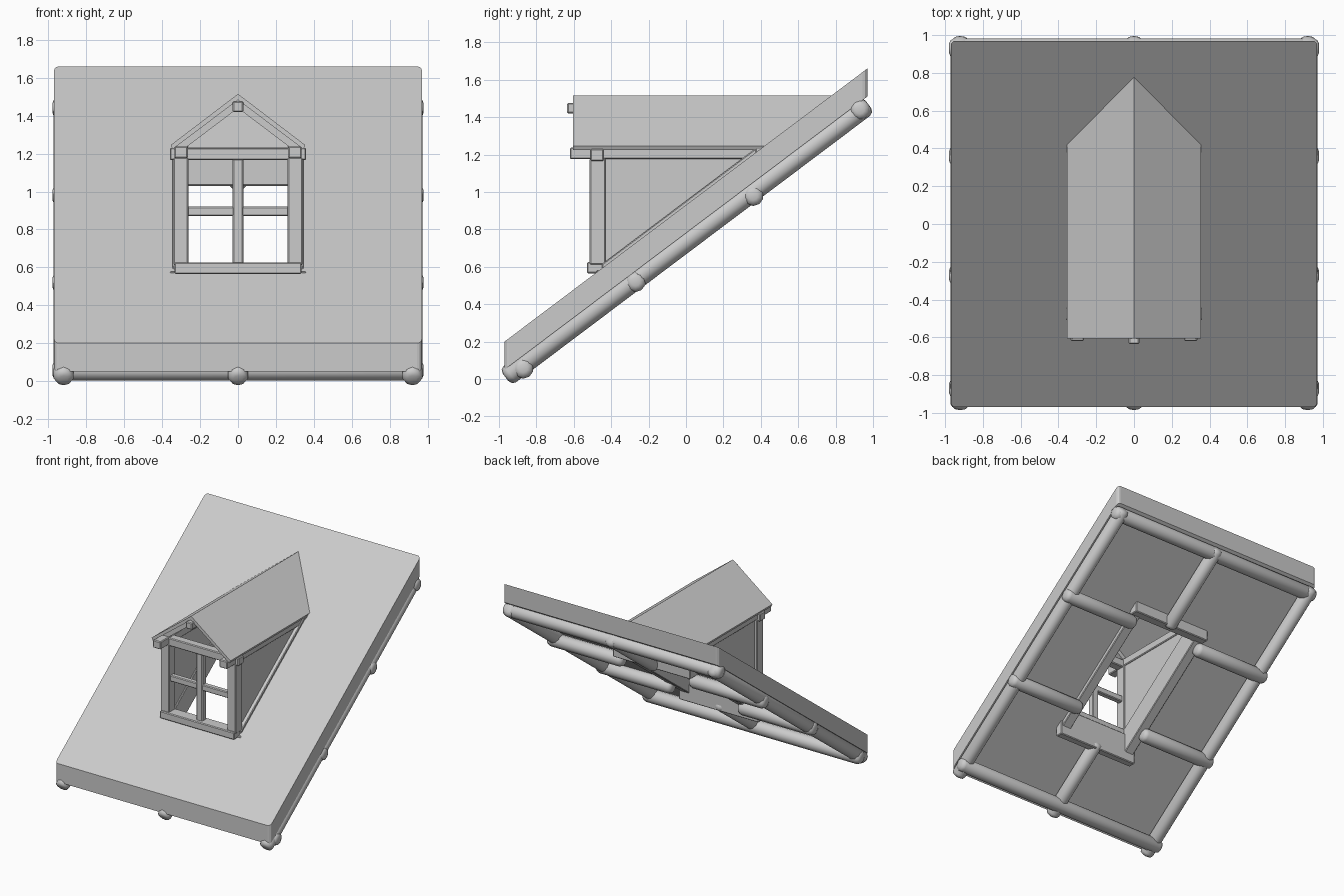
import bpy, bmesh
from mathutils import Vector

cube = bpy.data.objects.get("Cube")
if cube:
    bpy.data.objects.remove(cube, do_unlink=True)

GREY = (0.6, 0.6, 0.6, 1)
mat = bpy.data.materials.new("plain grey")
mat.use_nodes = True
mat.diffuse_color = GREY
mat.node_tree.nodes["Principled BSDF"].inputs["Base Color"].default_value = GREY

SLOPE, MID = 0.7526, 0.93


def slab_z(y):
    """Height of the main roof surface at y."""
    return MID + SLOPE * y


def finish(bm, name):
    bmesh.ops.recalc_face_normals(bm, faces=bm.faces)
    mesh = bpy.data.meshes.new(name)
    bm.to_mesh(mesh)
    bm.free()
    mesh.materials.append(mat)
    obj = bpy.data.objects.new(name, mesh)
    bpy.context.collection.objects.link(obj)
    return obj


def hull(name, ring_a, ring_b, bevel=0.0):
    """Solid between two matching outlines."""
    bm = bmesh.new()
    a = [bm.verts.new(p) for p in ring_a]
    b = [bm.verts.new(p) for p in ring_b]
    bm.faces.new(a)
    bm.faces.new(b)
    for i in range(len(a)):
        j = (i + 1) % len(a)
        bm.faces.new((a[i], a[j], b[j], b[i]))
    if bevel:
        bmesh.ops.bevel(bm, geom=bm.edges[:], offset=bevel, segments=1, affect='EDGES')
    return finish(bm, name)


def side_prism(name, x0, x1, profile, bevel=0.0):
    """Extrude a (y, z) profile along x."""
    return hull(name, [(x0, y, z) for y, z in profile], [(x1, y, z) for y, z in profile], bevel)


def box(name, x, y, z, bevel=0.006):
    return side_prism(name, x[0], x[1],
                      [(y[0], z[0]), (y[1], z[0]), (y[1], z[1]), (y[0], z[1])], bevel)


def log(name, start, end, radius=0.055):
    """Round log with domed ends."""
    start, end = Vector(start), Vector(end)
    axis = end - start
    bm = bmesh.new()
    bmesh.ops.create_cone(bm, cap_ends=True, segments=10, radius1=radius, radius2=radius,
                          depth=axis.length)
    rims = [e for e in bm.edges if abs(e.verts[0].co.z - e.verts[1].co.z) < 0.001]
    bmesh.ops.bevel(bm, geom=rims, offset=0.03, segments=2, affect='EDGES', profile=0.5)
    bmesh.ops.rotate(bm, verts=bm.verts, matrix=axis.to_track_quat('Z', 'Y').to_matrix())
    bmesh.ops.translate(bm, verts=bm.verts, vec=(start + end) / 2)
    for f in bm.faces:
        f.smooth = True
    return finish(bm, name)


def sloped(y0, y1, low, high):
    """Profile following the main roof between two offsets from its surface."""
    return [(y0, slab_z(y0) + low), (y1, slab_z(y1) + low),
            (y1, slab_z(y1) + high), (y0, slab_z(y0) + high)]


# Main roof slab with softened corners and an opening below the dormer
slab = side_prism("roof_slab", -0.97, 0.97, sloped(-0.97, 0.97, -0.15, 0))
bm = bmesh.new()
bm.from_mesh(slab.data)
corners = [e for e in bm.edges
           if abs(e.verts[0].co.x - e.verts[1].co.x) < 0.001
           and abs(e.verts[0].co.y - e.verts[1].co.y) < 0.001]
bmesh.ops.bevel(bm, geom=corners, offset=0.025, segments=3, affect='EDGES', profile=0.5)
bm.to_mesh(slab.data)
bm.free()
cutter = box("opening_cutter", (-0.3, 0.3), (-0.45, 0.4), (0, 2), 0)
cutter.hide_render = True
cut = slab.modifiers.new("opening", 'BOOLEAN')
cut.object = cutter
cut.solver = 'EXACT'
bpy.context.view_layer.objects.active = slab
bpy.ops.object.modifier_apply(modifier=cut.name)
bpy.data.objects.remove(cutter, do_unlink=True)

# Sloping rafters under the slab
def under(x, y):
    return (x, y, slab_z(y) - 0.195)

for side, x in (("right", -0.92), ("left", 0.92)):
    log(side + "_rafter_log", under(x, -0.965), under(x, 0.975))
log("lower_middle_rafter_log", under(0, -0.965), under(0, -0.43))
log("upper_middle_rafter_log", under(0, 0.4), under(0, 0.975))

# Cross logs, the middle ones stopping at the opening
log("bottom_cross_log", (-0.98, -0.87, 0.057), (0.98, -0.87, 0.057))
log("top_cross_log", (-0.98, 0.93, 1.44), (0.98, 0.93, 1.44))
for level, y, z in (("lower", -0.27, 0.52), ("upper", 0.36, 0.98)):
    for side, s in (("right", -1), ("left", 1)):
        log(f"{level}_{side}_cross_log", (s * 0.3, y, z), (s * 0.98, y, z))

# Planks across the ends of the opening
box("lower_opening_plank", (-0.36, 0.36), (-0.48, -0.42), (0.35, 0.58))
box("upper_opening_plank", (-0.35, 0.35), (0.37, 0.445), (1.03, 1.235))

# Dormer sides: opening planks, walls, posts and wall plates
for side, s in (("right", -1), ("left", 1)):
    side_prism(side + "_opening_plank", s * 0.265, s * 0.345,
               sloped(-0.45, 0.4, -0.19, 0.022), 0.005)
    side_prism(side + "_dormer_wall", s * 0.275, s * 0.315,
               [(-0.45, 0.58), (0.4, slab_z(0.4) - 0.02), (0.4, 1.2), (-0.45, 1.2)])
    box(side + "_post", (s * 0.262, s * 0.34), (-0.515, -0.43), (0.61, 1.18))
    box(side + "_wall_plate", (s * 0.265, s * 0.335), (-0.62, 0.4), (1.175, 1.238))

# Window frame
box("window_sill", (-0.335, 0.335), (-0.53, -0.43), (0.565, 0.625))
box("tie_beam", (-0.36, 0.36), (-0.51, -0.44), (1.165, 1.23))
box("window_upright", (-0.028, 0.028), (-0.5, -0.445), (0.61, 1.18))
box("window_crossbar", (-0.28, 0.28), (-0.495, -0.45), (0.87, 0.92))

# Dormer roof: panels cut to the slope, gable rafters and a ridge beam
def into_slab(x, z):
    return (x, (z - MID) / SLOPE + 0.04, z)

for side, s in (("right", -1), ("left", 1)):
    panel = [(0, 1.515), (s * 0.355, 1.245), (s * 0.345, 1.223), (0, 1.483)]
    hull(side + "_dormer_roof", [(x, -0.605, z) for x, z in panel],
         [into_slab(x, z) for x, z in panel])
    rafter = [(0, 1.485), (s * 0.335, 1.232), (s * 0.275, 1.232), (0, 1.44)]
    hull(side + "_gable_rafter", [(x, -0.51, z) for x, z in rafter],
         [(x, -0.45, z) for x, z in rafter])
box("ridge_beam", (-0.028, 0.028), (-0.635, 0.7), (1.42, 1.475))
